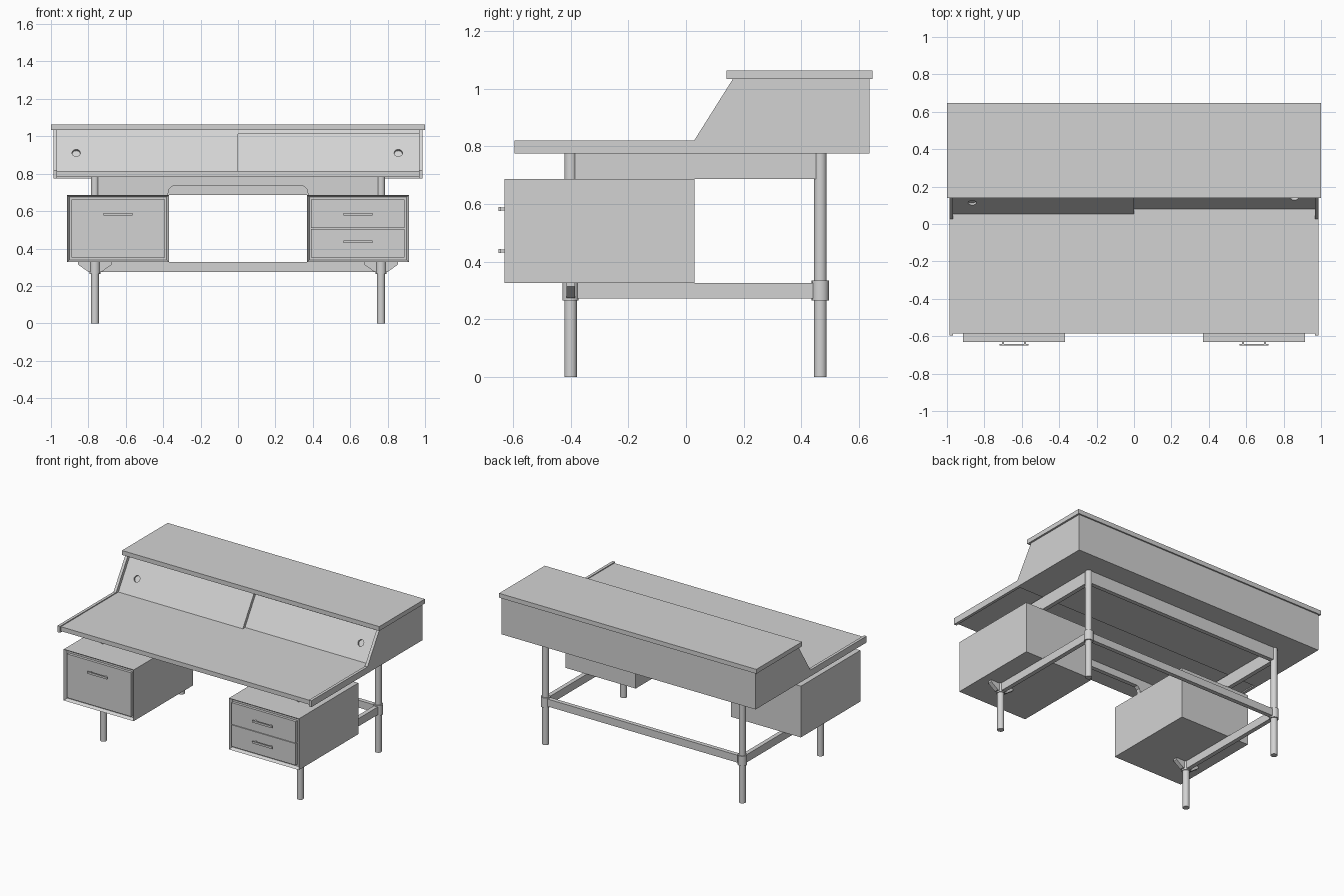
import bpy, bmesh, math
from mathutils import Vector

if "Cube" in bpy.data.objects:
    bpy.data.objects.remove(bpy.data.objects["Cube"])

mat = bpy.data.materials.new("plain grey")
mat.diffuse_color = (0.65, 0.65, 0.65, 1)
mat.use_nodes = True
mat.node_tree.nodes["Principled BSDF"].inputs["Base Color"].default_value = mat.diffuse_color


def finish(name, bm):
    bmesh.ops.recalc_face_normals(bm, faces=bm.faces)
    me = bpy.data.meshes.new(name)
    bm.to_mesh(me)
    bm.free()
    me.materials.append(mat)
    ob = bpy.data.objects.new(name, me)
    bpy.context.collection.objects.link(ob)
    return ob


def prism(name, pts, axis, a, b):
    """Extrude a closed profile along x (profile in y,z) or y (profile in x,z)."""
    bm = bmesh.new()
    put = (lambda p, t: (t, p[0], p[1])) if axis == "x" else (lambda p, t: (p[0], t, p[1]))
    f = bm.faces.new([bm.verts.new(put(p, a)) for p in pts])
    r = bmesh.ops.extrude_face_region(bm, geom=[f])
    shift = Vector((b - a, 0, 0) if axis == "x" else (0, b - a, 0))
    bmesh.ops.translate(bm, vec=shift, verts=[v for v in r["geom"] if isinstance(v, bmesh.types.BMVert)])
    return finish(name, bm)


def box(name, x0, x1, y0, y1, z0, z1):
    x0, x1 = sorted((x0, x1))
    return prism(name, [(y0, z0), (y1, z0), (y1, z1), (y0, z1)], "x", x0, x1)


def rod(name, loc, r, z0, z1, segs=24):
    bpy.ops.mesh.primitive_cylinder_add(vertices=segs, radius=r, depth=z1 - z0,
                                        location=(loc[0], loc[1], (z0 + z1) / 2))
    ob = bpy.context.object
    ob.name = name
    ob.data.materials.append(mat)
    bpy.ops.object.shade_smooth_by_angle()
    return ob


# Upper cabinet and writing surface
box("cabinet_top", -1, 1, 0.14, 0.647, 1.033, 1.064)
side = [(-0.595, 0.775), (0.637, 0.775), (0.637, 1.033), (0.162, 1.033), (0.028, 0.82), (-0.595, 0.82)]
for s, n in ((-1, "left"), (1, "right")):
    prism(n + "_side_panel", side, "x", s * 0.967, s * 0.987)
box("writing_surface", -0.967, 0.967, -0.585, 0.09, 0.783, 0.814)
box("cabinet_floor", -0.967, 0.967, 0.03, 0.617, 0.775, 0.812)
box("cabinet_back", -0.967, 0.967, 0.617, 0.637, 0.775, 1.033)

# Sloped sliding doors with round finger pulls
SLOPE = 0.62
normal = Vector((0, -1, SLOPE)).normalized()


def sloped(name, x0, x1, y, z0, z1, thick):
    ya, yb = y + SLOPE * (z0 - 0.814), y + SLOPE * (z1 - 0.814)
    return prism(name, [(ya, z0), (ya + thick, z0), (yb + thick, z1), (yb, z1)], "x", x0, x1)


for name, x0, x1, y, hx in (("left_door", -0.967, 0.0, 0.053, -0.865),
                            ("right_door", -0.02, 0.967, 0.079, 0.857)):
    door = sloped(name, x0, x1, y, 0.814, 1.033, 0.025)
    bpy.ops.mesh.primitive_cylinder_add(vertices=24, radius=0.022, depth=0.026,
                                        location=(hx, y + SLOPE * 0.097, 0.911),
                                        rotation=normal.to_track_quat("Z", "Y").to_euler())
    cutter = bpy.context.object
    cutter.name = name + "_pull_cutter"
    cutter.data.materials.append(mat)
    mod = door.modifiers.new("pull", "BOOLEAN")
    mod.object, mod.operation, mod.solver = cutter, "DIFFERENCE", "EXACT"
    bpy.context.view_layer.update()
    deps = bpy.context.evaluated_depsgraph_get()
    cut = bpy.data.meshes.new_from_object(door.evaluated_get(deps))
    door.modifiers.clear()
    door.data = cut
    bpy.data.objects.remove(cutter)
sloped("door_track", 0.0, 0.967, 0.053, 1.012, 1.033, 0.025)

# Drawer pedestals: recessed carcass, drawer fronts and bar handles
for s, n, rows in ((-1, "left", 1), (1, "right", 2)):
    bm = bmesh.new()
    bmesh.ops.create_cube(bm, size=1)
    for v in bm.verts:
        v.co = (s * 0.642 + v.co.x * 0.544, -0.3 + v.co.y * 0.66, 0.507 + v.co.z * 0.36)
    bm.normal_update()
    front = min(bm.faces, key=lambda f: f.calc_center_median().y)
    bmesh.ops.inset_region(bm, faces=[front], thickness=0.018)
    for v in front.verts:
        v.co.y += 0.02
    finish(n + "_pedestal", bm)
    z0, z1 = 0.353, 0.661
    h = (z1 - z0) / rows
    for i in range(rows):
        gap = 0.002 if rows > 1 else 0
        box(f"{n}_drawer_front", s * 0.39, s * 0.889, -0.629, -0.605,
            z0 + i * h + gap * i, z0 + (i + 1) * h - gap * (1 - i))
    for hz in (0.583, 0.437)[:rows]:
        box(n + "_handle", s * 0.565, s * 0.718, -0.65, -0.641, hz - 0.007, hz + 0.007)
        for hx in (0.582, 0.701):
            box(n + "_handle_post", s * hx - 0.005, s * hx + 0.005, -0.642, -0.628, hz - 0.005, hz + 0.005)

# Legs, collars, brackets and side rails
LX, FY, BY = 0.765, -0.4, 0.466
for s, n in ((-1, "left"), (1, "right")):
    x = s * LX
    rod(n + "_front_leg", (x, FY), 0.022, 0, 0.783)
    rod(n + "_back_leg", (x, BY), 0.022, 0, 0.775)
    rod(n + "_back_collar", (x, BY), 0.03, 0.265, 0.335)
    rod(n + "_front_collar", (x, FY), 0.028, 0.265, 0.327)
    prism(n + "_front_bracket", [(x - 0.09, 0.327), (x - 0.09, 0.314), (x - 0.035, 0.275),
                                 (x + 0.035, 0.275), (x + 0.09, 0.314), (x + 0.09, 0.327)],
          "y", FY - 0.015, FY + 0.015)
    box(n + "_lower_rail", x - 0.015, x + 0.015, FY, BY, 0.272, 0.327)
    box(n + "_upper_rail", x - 0.015, x + 0.015, FY, BY, 0.687, 0.775)

# Cross rails and front apron with a raised knee opening
box("back_lower_rail", -LX, LX, BY - 0.015, BY + 0.015, 0.275, 0.327)
box("back_upper_rail", -LX, LX, BY - 0.015, BY + 0.015, 0.687, 0.775)
knee = [(-0.375, 0.687), (-0.368, 0.718), (-0.35, 0.734), (0.35, 0.734), (0.368, 0.718), (0.375, 0.687)]
prism("front_apron", [(-LX, 0.783), (-LX, 0.687)] + knee + [(LX, 0.687), (LX, 0.783)],
      "y", FY - 0.015, FY + 0.015)
